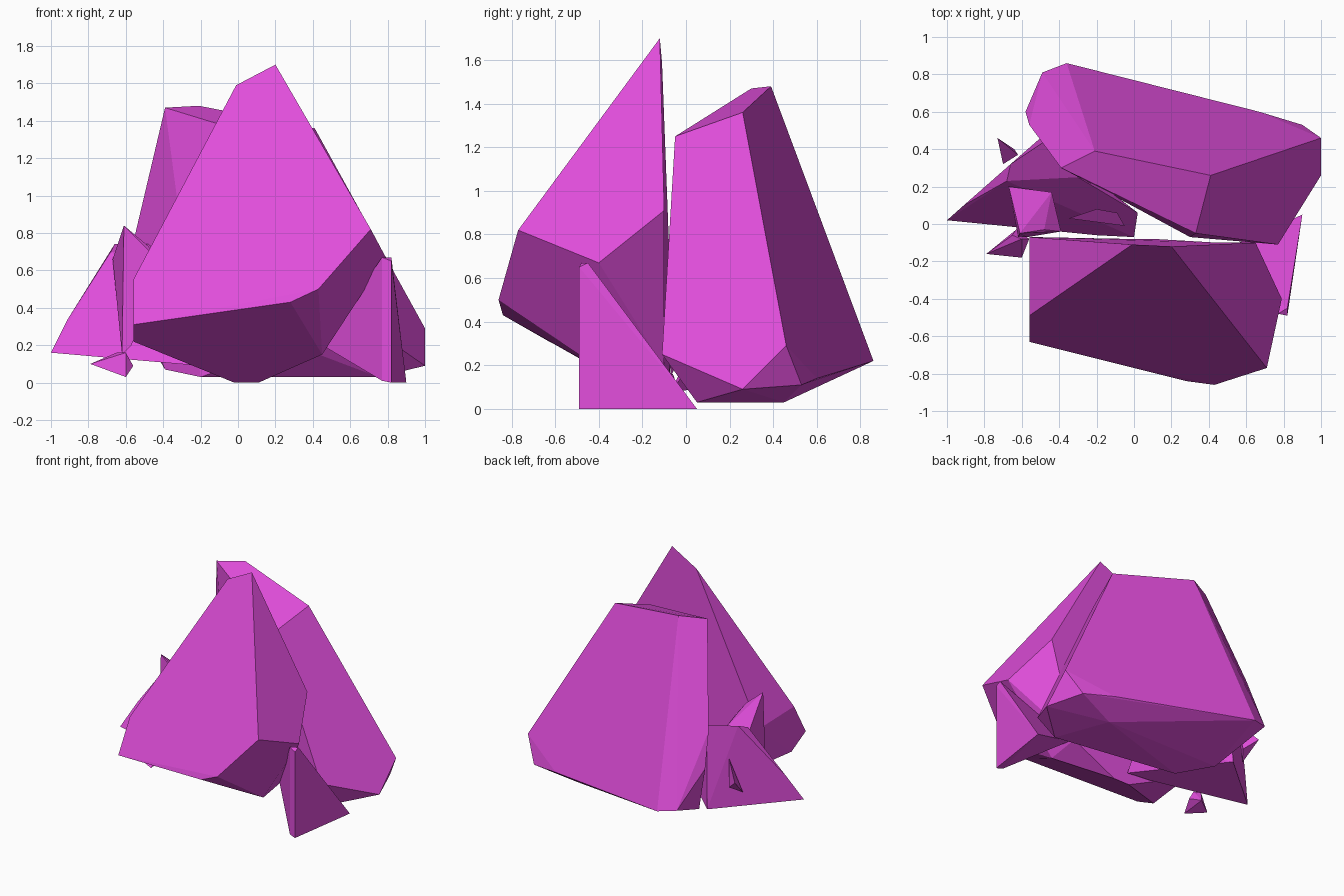
import bpy
import bmesh
import math

default_cube = bpy.data.objects.get("Cube")
if default_cube:
    bpy.data.objects.remove(default_cube, do_unlink=True)

# One flat magenta for the whole rock cluster
magenta = bpy.data.materials.new("magenta crystal")
colour = (.75, .075, .71, 1)
magenta.diffuse_color = colour
magenta.use_nodes = True
for node in magenta.node_tree.nodes:
    if node.type == "BSDF_PRINCIPLED":
        node.inputs["Base Color"].default_value = colour
        node.inputs["Roughness"].default_value = .8


def shard(name, *corners):
    """Faceted convex chunk spanned by its corner points."""
    bm = bmesh.new()
    for corner in corners:
        bm.verts.new(corner)
    hull = bmesh.ops.convex_hull(bm, input=bm.verts[:], use_existing_faces=False)
    unused = {item for item in hull["geom_interior"] + hull["geom_unused"]
              if isinstance(item, bmesh.types.BMVert) and item.is_valid}
    bmesh.ops.delete(bm, geom=list(unused), context="VERTS")
    # Merge nearly coplanar triangles into clean facets
    bmesh.ops.dissolve_limit(bm, angle_limit=math.radians(4),
                             verts=bm.verts[:], edges=bm.edges[:])
    bmesh.ops.recalc_face_normals(bm, faces=bm.faces[:])
    mesh = bpy.data.meshes.new(name)
    bm.to_mesh(mesh)
    bm.free()
    mesh.materials.append(magenta)
    rock = bpy.data.objects.new(name, mesh)
    bpy.context.collection.objects.link(rock)
    return rock


# Tall pointed slab at the front: peak, belly, then underside
shard("front_shard",
      (.2, -.12, 1.7), (-.01, -.11, 1.59), (.65, -.1, .91),
      (.71, -.77, .82), (.79, -.4, .67), (.43, -.86, .5), (.28, -.84, .43),
      (-.56, -.49, .55), (-.56, -.63, .31), (-.56, -.46, .22),
      (-.56, -.07, .54), (-.53, -.07, .24),
      (.45, -.34, .15), (.45, -.1, .19), (-.02, -.08, 0), (.11, -.08, 0))

# Broad blunt slab at the back: sloped cap, left end, right end, underside
shard("back_shard",
      (-.39, .3, 1.47), (-.21, .39, 1.48), (.41, .26, 1.36), (.33, -.05, 1.25),
      (-.56, .53, .75), (-.58, .6, .5), (-.49, .81, .24), (-.36, .86, .22),
      (.67, .6, .14), (1, .46, .29), (1, .26, .09), (.77, -.11, .25),
      (.9, .53, .11), (.75, .05, .03), (.6, .45, .03),
      (-.2, .2, .03), (-.39, .4, .07), (.3, -.07, .2))

# Wedge leaning out on the model's right
shard("side_shard",
      (-1, .02, .16), (-.91, .1, .34), (-.68, .23, .7), (-.66, .32, .74),
      (-.48, .44, .74), (-.5, .46, .12), (-.3, .25, .6),
      (0, -.07, .08), (.02, .06, .25), (-.2, -.06, .09))

# Upright wedge beside the front slab
shard("corner_shard",
      (.77, -.48, .67), (.82, -.49, .65), (.82, -.45, .67),
      (.77, -.48, .01), (.82, -.49, 0), (.9, .05, 0), (.89, 0, .06),
      (.45, -.15, .2))

# Thin splinter between the side wedge and the front slab
shard("upper_splinter",
      (-.67, .2, .66), (-.61, -.05, .84), (-.48, -.03, .73),
      (-.39, -.04, .62), (-.44, .17, .6), (-.62, -.07, .15), (-.57, -.07, .2))

# Small loose chips
shard("ground_chip",
      (-.79, -.16, .1), (-.65, -.06, .16), (-.6, -.08, .16),
      (-.56, -.08, .09), (-.6, -.18, .03), (-.63, -.03, .08))
shard("rear_chip",
      (-.73, .46, .38), (-.62, .37, .5), (-.7, .32, .25), (-.64, .4, .3))
shard("inner_chip",
      (-.35, .03, .4), (-.2, .08, .44), (-.09, .06, .42),
      (-.05, -.01, .36), (-.2, .02, .25))
